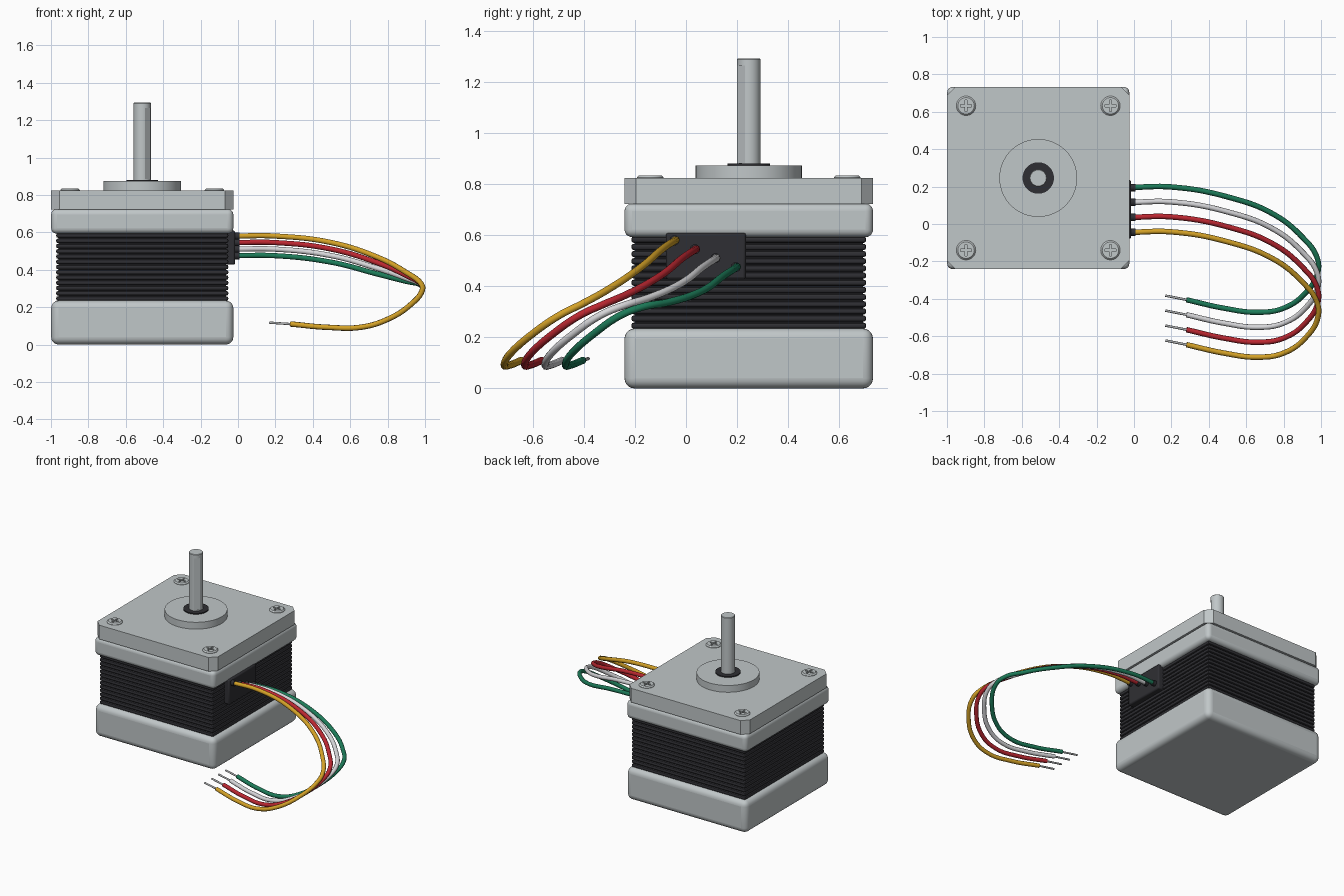
import bpy, math
from math import sin, cos, pi

if "Cube" in bpy.data.objects:
    bpy.data.objects.remove(bpy.data.objects["Cube"])

CX, CY, H = -0.512, 0.246, 0.487   # motor axis and half width


def mat(name, r, g, b):
    m = bpy.data.materials.new(name)
    m.diffuse_color = (r, g, b, 1)
    m.use_nodes = True
    m.node_tree.nodes["Principled BSDF"].inputs["Base Color"].default_value = m.diffuse_color
    return m


GREY = mat("light grey metal", 0.53, 0.57, 0.58)
DARK = mat("dark steel", 0.028, 0.028, 0.033)
SILVER = mat("bare wire", 0.45, 0.46, 0.47)
YELLOW = mat("yellow", 0.66, 0.36, 0.02)
RED = mat("red", 0.50, 0.02, 0.03)
WHITE = mat("white", 0.68, 0.68, 0.70)
GREEN = mat("green", 0.012, 0.20, 0.10)


def prism(name, outline, z0, z1, m, loc=(CX, CY)):
    """Extrude an outline, counter-clockwise seen from above."""
    n = len(outline)
    verts = [(x, y, z) for z in (z0, z1) for x, y in outline]
    faces = [tuple(reversed(range(n))), tuple(range(n, 2 * n))]
    faces += [(i, (i + 1) % n, n + (i + 1) % n, n + i) for i in range(n)]
    me = bpy.data.meshes.new(name)
    me.from_pydata(verts, [], faces)
    me.materials.append(m)
    ob = bpy.data.objects.new(name, me)
    bpy.context.collection.objects.link(ob)
    ob.location = (loc[0], loc[1], 0)
    return ob


def rect(hx, hy):
    return [(-hx, -hy), (hx, -hy), (hx, hy), (-hx, hy)]


def circle(r, n=48):
    return [(r * cos(2 * pi * i / n), r * sin(2 * pi * i / n)) for i in range(n)]


def bevel(ob, w, seg):
    b = ob.modifiers.new("round", 'BEVEL')
    b.width, b.segments = w, seg
    b.limit_method = 'ANGLE'


def smooth(ob, angle=35):
    bpy.ops.object.select_all(action='DESELECT')
    ob.select_set(True)
    bpy.context.view_layer.objects.active = ob
    bpy.ops.object.shade_smooth_by_angle(angle=math.radians(angle))


def cut(ob, cutter):
    cutter.hide_render = True
    cutter.hide_viewport = True
    b = ob.modifiers.new("cut", 'BOOLEAN')
    b.operation, b.object, b.solver = 'DIFFERENCE', cutter, 'EXACT'


# Rounded end caps
for name, z0, z1, w in (("bottom_cap", 0, 0.235, 0.04), ("top_cap", 0.593, 0.725, 0.03)):
    cap = prism(name, rect(H, H), z0, z1, GREY)
    bevel(cap, w, 5)
    smooth(cap)

# Laminated stator: core with stacked, rounded plates
prism("stator_core", rect(0.447, 0.447), 0.2, 0.62, DARK)
COUNT = 13
pitch = (0.597 - 0.232) / COUNT
plate = prism("stator_plates", rect(0.46, 0.46), 0.232 + 0.002, 0.232 + pitch - 0.002, DARK)
bevel(plate, 0.009, 2)
arr = plate.modifiers.new("stack", 'ARRAY')
arr.count = COUNT
arr.use_relative_offset = False
arr.use_constant_offset = True
arr.constant_offset_displace = (0, 0, pitch)

# Mounting flange with chamfered corners
c = H - 0.045
prism("flange", [(-c, -H), (c, -H), (H, -c), (H, c), (c, H), (-c, H), (-H, c), (-H, -c)],
      0.722, 0.824, GREY)

# Pilot boss, bearing ring and shaft
smooth(prism("pilot_boss", circle(0.208, 64), 0.82, 0.874, GREY))
smooth(prism("bearing_ring", circle(0.084), 0.86, 0.881, DARK))
shaft = prism("shaft", circle(0.046), 0.86, 1.293, GREY)
bevel(shaft, 0.003, 1)
flat = prism("shaft_flat_cutter", rect(0.02, 0.06), 0.884, 1.265, GREY,
             (CX + 0.061 * cos(pi / 4), CY - 0.061 * sin(pi / 4)))
flat.rotation_euler.z = -pi / 4
cut(shaft, flat)
smooth(shaft, 20)

# Four corner screws with cross recesses
a, b = 0.006, 0.03
cross = [(a, a), (a, b), (-a, b), (-a, a), (-b, a), (-b, -a),
         (-a, -a), (-a, -b), (a, -b), (a, -a), (b, -a), (b, a)]
for sx in (-1, 1):
    for sy in (-1, 1):
        p = (CX + 0.386 * sx, CY + 0.386 * sy)
        head = prism("screw_head", circle(0.052, 32), 0.80, 0.835, GREY, p)
        bevel(head, 0.008, 1)
        cut(head, prism("screw_cross_cutter", cross, 0.822, 0.85, GREY, p))
        smooth(head)

# Wire outlet plate on the side
outlet = prism("wire_outlet", rect(0.027, 0.157), 0.427, 0.61, DARK, (-0.042, 0.078))
bevel(outlet, 0.01, 2)
smooth(outlet)


def tube(name, pts, r, m):
    cu = bpy.data.curves.new(name, 'CURVE')
    cu.dimensions = '3D'
    cu.bevel_depth, cu.bevel_resolution = r, 3
    cu.resolution_u = 8
    cu.use_fill_caps = True
    sp = cu.splines.new('BEZIER')
    sp.bezier_points.add(len(pts) - 1)
    for bp, p in zip(sp.bezier_points, pts):
        bp.co = p
        bp.handle_left_type = bp.handle_right_type = 'AUTO'
    cu.materials.append(m)
    ob = bpy.data.objects.new(name, cu)
    bpy.context.collection.objects.link(ob)
    bpy.ops.object.select_all(action='DESELECT')
    ob.select_set(True)
    bpy.context.view_layer.objects.active = ob
    bpy.ops.object.convert(target='MESH')
    smooth(bpy.context.view_layer.objects.active, 50)


# Wire path: x, y, z and how far the outlet drop still applies
PATH = [(-0.03, -0.045, 0.58, 1), (0.2, -0.042, 0.58, 1), (0.5, -0.095, 0.545, 1),
        (0.75, -0.19, 0.465, 0.85), (0.9, -0.31, 0.385, 0.45), (0.975, -0.41, 0.33, 0.1),
        (0.985, -0.49, 0.29, 0), (0.925, -0.60, 0.215, 0), (0.8, -0.69, 0.135, 0),
        (0.66, -0.712, 0.093, 0), (0.48, -0.69, 0.092, 0), (0.28, -0.645, 0.11, 0)]
for i, (name, m) in enumerate((("yellow", YELLOW), ("red", RED), ("white", WHITE), ("green", GREEN))):
    dy, dz = 0.08 * i, -0.035 * i
    tube(name + "_wire", [(x, y + dy, z + dz * k) for x, y, z, k in PATH], 0.0145, m)
    tube(name + "_wire_tip", [(0.29, -0.647 + dy, 0.109), (0.168, -0.623 + dy, 0.117)], 0.0065, SILVER)
    # Grommet around the wire exit
    y, z = -0.045 + dy, 0.58 + dz
    tube(name + "_grommet", [(-0.03, y, z), (0.008, y, z)], 0.02, DARK)
